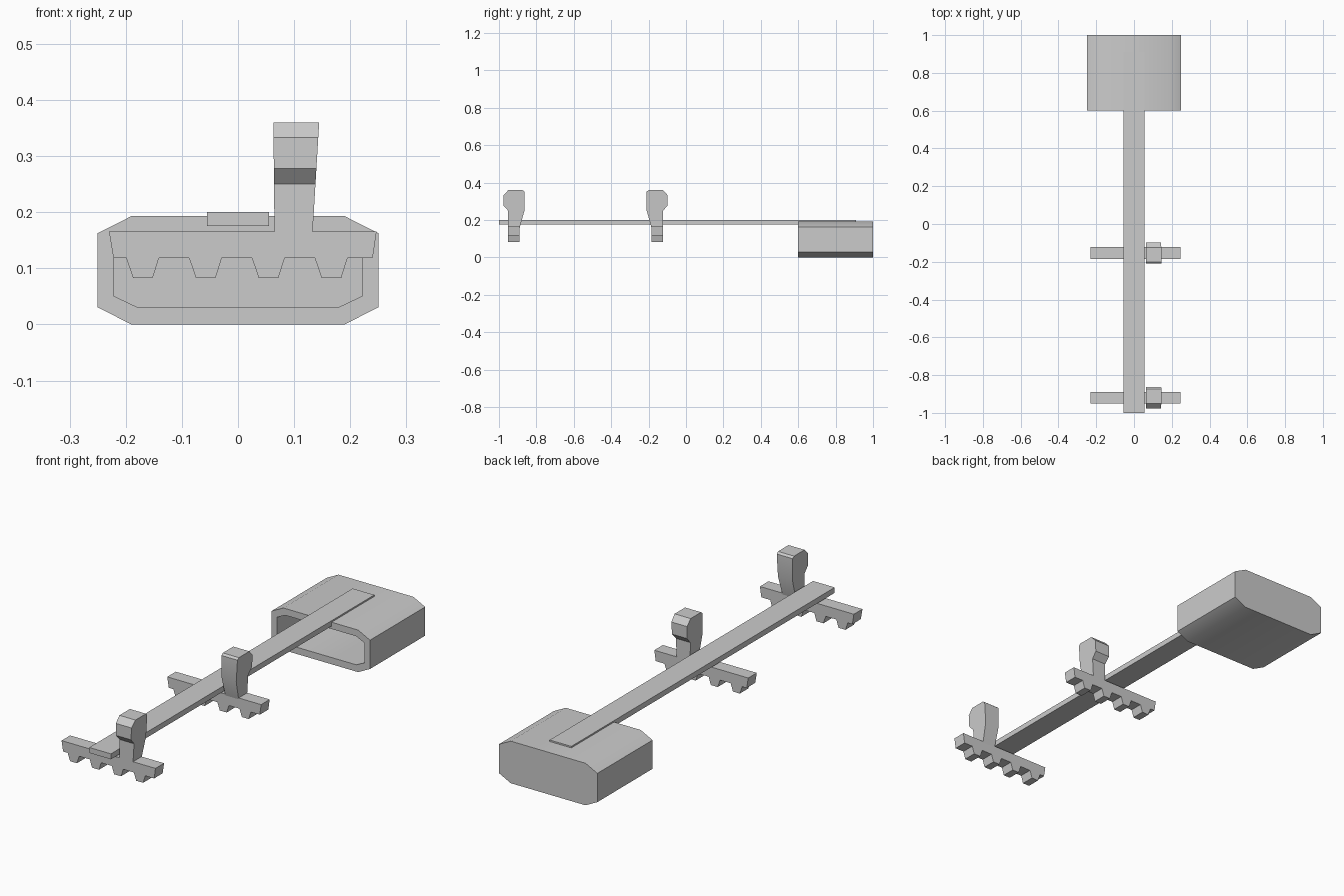
import bpy
import bmesh
import math
from mathutils import Vector

cube = bpy.data.objects.get("Cube")
if cube:
    bpy.data.objects.remove(cube, do_unlink=True)

grey = bpy.data.materials.new("light grey")
grey.use_nodes = True
colour = (0.6, 0.6, 0.6, 1)
grey.diffuse_color = colour
grey.node_tree.nodes["Principled BSDF"].inputs["Base Color"].default_value = colour


def finish(name, bm):
    bmesh.ops.recalc_face_normals(bm, faces=bm.faces[:])
    mesh = bpy.data.meshes.new(name)
    bm.to_mesh(mesh)
    bm.free()
    mesh.materials.append(grey)
    obj = bpy.data.objects.new(name, mesh)
    bpy.context.collection.objects.link(obj)
    bpy.ops.object.select_all(action='DESELECT')
    obj.select_set(True)
    bpy.context.view_layer.objects.active = obj
    bpy.ops.object.shade_smooth_by_angle(angle=math.radians(30))
    return obj


def extrude_y(bm, profile, y0, y1):
    """Prism from an (x, z) outline."""
    face = bm.faces.new([bm.verts.new((x, y0, z)) for x, z in profile])
    new = bmesh.ops.extrude_face_region(bm, geom=[face])["geom"]
    verts = [v for v in new if isinstance(v, bmesh.types.BMVert)]
    bmesh.ops.translate(bm, verts=verts, vec=(0, y1 - y0, 0))


def octagon(half_x, flat_x, half_z, flat_z, mid=0.0965):
    quarter = [(half_x, flat_z), (flat_x, half_z)]
    top = quarter + [(-x, z) for x, z in reversed(quarter)]
    return [(x, mid + z) for x, z in top] + [(-x, mid - z) for x, z in top]


# Hollow housing, open at the front and closed at the back
bm = bmesh.new()
rings = []
for outline, y in ((octagon(0.25, 0.19, 0.0965, 0.066), 1.0),
                   (octagon(0.25, 0.19, 0.0965, 0.066), 0.6),
                   (octagon(0.222, 0.18, 0.0655, 0.0455), 0.6),
                   (octagon(0.222, 0.18, 0.0655, 0.0455), 0.97)):
    rings.append([bm.verts.new((x, y, z)) for x, z in outline])
for a, b in zip(rings, rings[1:]):
    for i in range(8):
        j = (i + 1) % 8
        bm.faces.new((a[i], a[j], b[j], b[i]))
bm.faces.new(rings[0])
bm.faces.new(rings[-1])
finish("housing", bm)

# Long flat rail
bm = bmesh.new()
extrude_y(bm, [(-0.055, 0.175), (0.055, 0.175), (0.055, 0.2), (-0.055, 0.2)], -1, 0.91)
finish("rail", bm)

# Toothed crossbar outline, four tapered teeth underneath
comb = [(0.247, 0.166), (-0.23, 0.166), (-0.222, 0.118)]
for i in range(4):
    x = -0.199 + i * 0.112
    comb += [(x, 0.118), (x + 0.012, 0.083), (x + 0.047, 0.083), (x + 0.058, 0.118)]
comb.append((0.24, 0.118))

# Side outline of the hooked grip, as (y, z) with the hook towards -y
hook = [(-0.031, 0.16), (-0.031, 0.25), (-0.056, 0.278), (-0.056, 0.333),
        (-0.03, 0.36), (0.046, 0.36), (0.056, 0.352), (0.056, 0.25), (0.031, 0.16)]

for label, y, facing in (("front", -0.92, 1), ("middle", -0.154, -1)):
    bm = bmesh.new()
    extrude_y(bm, comb, y - 0.031, y + 0.031)
    finish(label + "_crossbar", bm)

    # Grip widens slightly towards the top
    bm = bmesh.new()
    sides = []
    for x, lean in ((0.065, -0.01), (0.133, 0.06)):
        sides.append([bm.verts.new(Vector((x + lean * (z - 0.166), y + facing * d, z)))
                      for d, z in hook])
        bm.faces.new(sides[-1])
    count = len(hook)
    for i in range(count):
        j = (i + 1) % count
        bm.faces.new((sides[0][i], sides[0][j], sides[1][j], sides[1][i]))
    finish(label + "_grip", bm)
